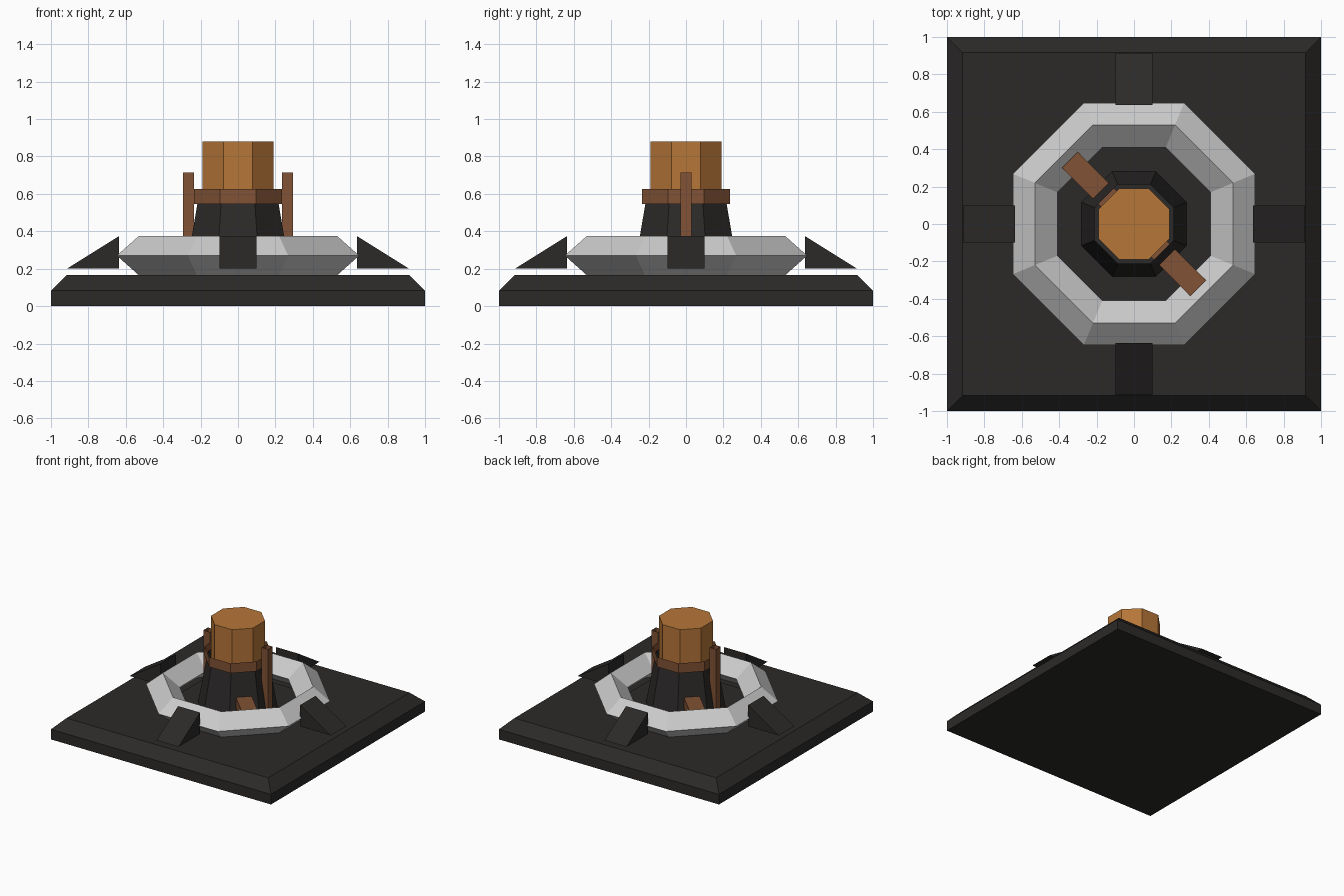
import bpy, bmesh, math

if "Cube" in bpy.data.objects:
    bpy.data.objects.remove(bpy.data.objects["Cube"])

def material(name, rgb):
    m = bpy.data.materials.new(name)
    m.diffuse_color = (*rgb, 1)
    m.use_nodes = True
    m.node_tree.nodes["Principled BSDF"].inputs["Base Color"].default_value = m.diffuse_color
    return m

DARK = material("dark_metal", (0.025, 0.023, 0.022))
ORANGE = material("orange", (0.47, 0.18, 0.04))
BROWN = material("brown", (0.22, 0.085, 0.035))

def lathe(name, profile, mat=None, sides=8, cap_low=False, cap_high=False, closed=False):
    """Polygonal rings from (apothem, z) pairs, flats facing the axes."""
    bm = bmesh.new()
    rings = []
    for a, z in profile:
        r = a / math.cos(math.pi / sides)
        rings.append([bm.verts.new((r * math.cos((i + .5) * math.tau / sides),
                                    r * math.sin((i + .5) * math.tau / sides), z))
                      for i in range(sides)])
    pairs = list(zip(rings, rings[1:]))
    if closed:
        pairs.append((rings[-1], rings[0]))
    for lo, hi in pairs:
        for i in range(sides):
            j = (i + 1) % sides
            bm.faces.new((lo[i], lo[j], hi[j], hi[i]))
    if cap_low:
        bm.faces.new(rings[0][::-1])
    if cap_high:
        bm.faces.new(rings[-1])
    return finish(name, bm, mat)

def finish(name, bm, mat):
    me = bpy.data.meshes.new(name)
    bm.to_mesh(me)
    bm.free()
    if mat:
        me.materials.append(mat)
    ob = bpy.data.objects.new(name, me)
    bpy.context.collection.objects.link(ob)
    return ob

# square chamfered base
lathe("base", [(1, 0), (1, .083), (.917, .165)], DARK, 4, True, True)

# floor inside the ring
lathe("ring_floor", [(.47, .165), (.47, .17)], DARK, cap_high=True)

# octagonal ring with diamond section
lathe("ring", [(.53, .165), (.648, .27), (.53, .375), (.41, .27)], closed=True)

# tapered pedestal, open on top
lathe("pedestal", [(.282, .165), (.21, .59)], DARK)

# open collar band and central cylinder
lathe("collar", [(.235, .545), (.235, .625)], BROWN)
lathe("cylinder", [(.19, .5), (.19, .88)], ORANGE, cap_low=True, cap_high=True)

# four wedge supports around the ring
for k in range(4):
    bm = bmesh.new()
    ends = [[bm.verts.new((x, y, z)) for x, z in ((.635, .2), (.915, .2), (.635, .375))]
            for y in (-.1, .1)]
    bm.faces.new(ends[0])
    bm.faces.new(ends[1][::-1])
    for i in range(3):
        j = (i + 1) % 3
        bm.faces.new((ends[0][j], ends[0][i], ends[1][i], ends[1][j]))
    finish(f"wedge_{k + 1}", bm, DARK).rotation_euler.z = k * math.pi / 2

# two upright posts, open tubes
for side, x in (("left", -.265), ("right", .265)):
    post = lathe(f"{side}_post", [(.029, .165), (.029, .715)], BROWN, 4)
    post.location.x = x

# diagonal beam through the pedestal
bm = bmesh.new()
bmesh.ops.create_cube(bm, size=1)
beam = finish("cross_beam", bm, BROWN)
beam.scale = (.968, .12, .13)
beam.location.z = .285
beam.rotation_euler.z = -math.pi / 4
